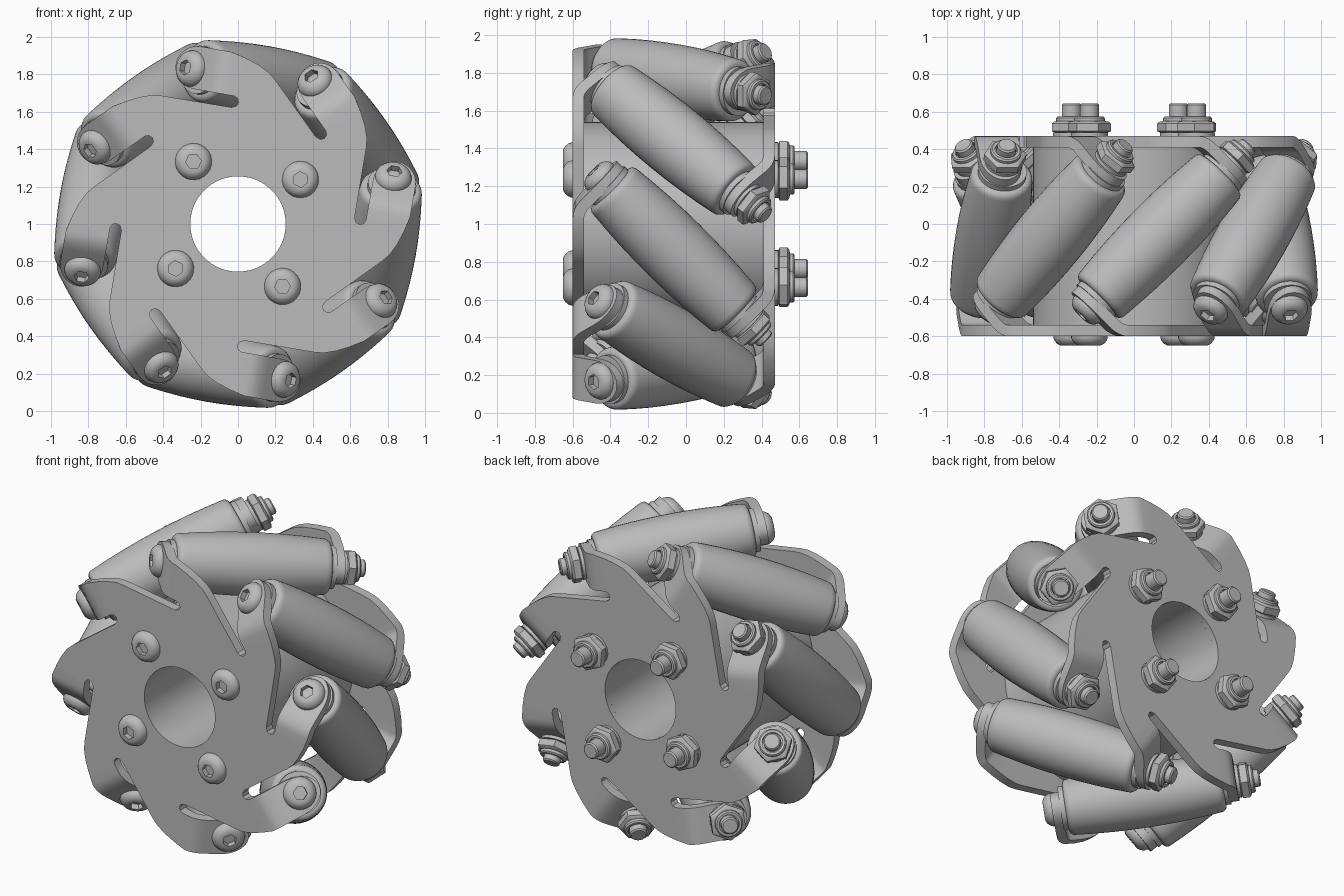
import bpy, bmesh, math
from mathutils import Matrix, Vector

if "Cube" in bpy.data.objects:
    bpy.data.objects.remove(bpy.data.objects["Cube"])

steel = bpy.data.materials.new("grey metal")
steel.use_nodes = True
GREY = (0.5, 0.5, 0.5, 1)
steel.diffuse_color = GREY
steel.node_tree.nodes["Principled BSDF"].inputs["Base Color"].default_value = GREY

CENTRE = Vector((0, -0.065, 1))   # middle of the wheel
COUNT = 8
START = math.radians(-10)         # angle of the first roller
PLATE_Y, PLATE_T = 0.505, 0.06
BORE = 0.255
UP_Y = Vector((0, 1, 0))


def radial(a):
    return Vector((math.cos(a), 0, math.sin(a)))


def tangent(a):
    return Vector((-math.sin(a), 0, math.cos(a)))


def frame(origin, x_axis, z_axis):
    m = Matrix((x_axis, z_axis.cross(x_axis), z_axis)).transposed().to_4x4()
    m.translation = origin
    return m


def finish(bm, name):
    bmesh.ops.recalc_face_normals(bm, faces=bm.faces)
    mesh = bpy.data.meshes.new(name)
    bm.to_mesh(mesh)
    bm.free()
    mesh.materials.append(steel)
    return mesh


def place(mesh, name, matrix):
    ob = bpy.data.objects.new(name, mesh)
    bpy.context.collection.objects.link(ob)
    ob.matrix_world = matrix
    return ob


def smooth(ob, angle=35):
    bpy.ops.object.select_all(action='DESELECT')
    ob.select_set(True)
    bpy.context.view_layer.objects.active = ob
    bpy.ops.object.shade_smooth_by_angle(angle=math.radians(angle))


def lathe(name, profile, segs=24, closed=False):
    """Turn (radius, height) points about z; a third item "hex" makes that ring six-sided."""
    bm = bmesh.new()
    rings = []
    for r, h, *kind in profile:
        ring = []
        for i in range(segs):
            a = math.tau * i / segs
            k = 1
            if kind:
                k = math.cos(math.pi / 6) / math.cos(a % (math.pi / 3) - math.pi / 6)
            ring.append(bm.verts.new((r * k * math.cos(a), r * k * math.sin(a), h)))
        rings.append(ring)
    pairs = list(zip(rings, rings[1:])) + ([(rings[-1], rings[0])] if closed else [])
    for lo, hi in pairs:
        for i in range(segs):
            j = (i + 1) % segs
            bm.faces.new((lo[i], lo[j], hi[j], hi[i]))
    bmesh.ops.remove_doubles(bm, verts=bm.verts, dist=1e-5)
    return finish(bm, name)


# Side plate: eight blades, each ending in a lug bent back at 45 degrees
BEND_A, BEND_B = 0.19, 0.27
ROOT = [(-0.33, 0.53), (-0.06, 0.795), (-0.02, 0.828), (0.04, 0.857), (0.11, 0.88)]
SLOT = [(0.14, 0.67), (0.119, 0.661), (0.11, 0.64), (0.119, 0.619), (0.14, 0.61)]
LUG_TOP, LUG_LOW = 0.9, 0.67


def bend(t):
    if t <= BEND_A:
        return 0
    if t < BEND_B:
        return (t - BEND_A) ** 2 / (2 * (BEND_B - BEND_A))
    return t - (BEND_A + BEND_B) / 2


def plate_mesh():
    bm = bmesh.new()
    outline = []
    for k in range(COUNT):
        a = START + k * math.tau / COUNT

        def vert(t, rho):
            p = radial(a) * rho + tangent(a) * t + UP_Y * (bend(t) - PLATE_Y)
            return bm.verts.new(p)

        columns = []
        for i in range(5):
            t = BEND_A + (BEND_B - BEND_A) * i / 4
            columns.append((vert(t, LUG_TOP), vert(t, LUG_LOW)))
        for (t0, b0), (t1, b1) in zip(columns, columns[1:]):
            bm.faces.new((t0, t1, b1, b0))
        mid, half = (LUG_TOP + LUG_LOW) / 2, (LUG_TOP - LUG_LOW) / 2
        tip = []
        for i in range(15):
            b = math.pi * (0.5 - i / 14)
            tip.append(vert(0.34 + half * math.cos(b), mid + half * math.sin(b)))
        bm.faces.new([columns[-1][0]] + tip + [columns[-1][1]])
        outline += [vert(*p) for p in ROOT] + list(columns[0]) + [vert(*p) for p in SLOT]
    bore = [bm.verts.new(radial(math.tau * i / 64) * BORE - UP_Y * PLATE_Y) for i in range(64)]
    edges = []
    for loop in (outline, bore):
        for v, w in zip(loop, loop[1:] + loop[:1]):
            edges.append(bm.edges.get((v, w)) or bm.edges.new((v, w)))
    bmesh.ops.triangle_fill(bm, edges=edges, use_beauty=True, normal=(0, -1, 0))
    return finish(bm, "side_plate")


plate = plate_mesh()
to_centre = Matrix.Translation(CENTRE)
flip = Matrix.Rotation(math.pi, 4, radial(START))
for name, m in (("front_plate", to_centre), ("back_plate", to_centre @ flip)):
    ob = place(plate.copy(), name, m)
    mod = ob.modifiers.new("thickness", 'SOLIDIFY')
    mod.thickness = PLATE_T
    mod.offset = 0
    mod.use_even_offset = True
    bpy.context.view_layer.objects.active = ob
    ob.select_set(True)
    bpy.ops.object.modifier_apply(modifier=mod.name)
    smooth(ob)

# Hub: thick tube between the plates
hub = lathe("hub", [(BORE, -0.5), (0.54, -0.5), (0.54, 0.5), (BORE, 0.5)], 64, True)
smooth(place(hub, "hub", frame(CENTRE, radial(0), -UP_Y)))

# Barrel roller with rounded rims and end washers
half_profile = [(0, 0.5), (0.13, 0.5), (0.13, 0.47), (0.14, 0.47), (0.155, 0.464),
                (0.165, 0.45), (0.168, 0.43)]
barrel = [(0.19 - 0.022 * (s / 0.43) ** 2, s) for s in (0.32, 0.21, 0.1, 0)]
upper = half_profile + barrel
roller = lathe("roller", upper + [(r, -s) for r, s in reversed(upper[:-1])], 40)


# Button-head screw with a hex socket, and a lock nut on the thread end
def head_mesh(name):
    return lathe(name, [(0, -0.02), (0.098, -0.02), (0.098, 0.008), (0.092, 0.024), (0.078, 0.04),
                        (0.06, 0.05), (0.042, 0.05, "hex"), (0.042, 0.015, "hex"), (0, 0.015)])


def nut_mesh(name, length):
    return lathe(name, [(0, -0.02), (0.1, -0.02), (0.1, 0.018), (0.1, 0.02, "hex"),
                        (0.115, 0.026, "hex"), (0.115, 0.068, "hex"), (0.1, 0.078, "hex"),
                        (0.083, 0.08), (0.083, 0.096), (0.075, 0.104), (0.06, 0.104),
                        (0.06, 0.085), (0.052, 0.085), (0.052, length - 0.008),
                        (0.044, length), (0, length)])


head = head_mesh("screw_head")
roller_nut = nut_mesh("roller_nut", 0.14)
hub_nut = nut_mesh("hub_nut", 0.175)


def fasten(prefix, k, origin, x_axis, axis, reach, nut):
    parts = ((head, "screw", axis), (nut, "nut", -axis))
    for mesh, part, d in parts:
        smooth(place(mesh, f"{prefix}_{part}_{k + 1}", frame(origin + d * reach, x_axis, d)))


# Eight rollers tilted at 45 degrees
for k in range(COUNT):
    a = START + k * math.tau / COUNT
    axis = (tangent(a) - UP_Y).normalized()
    middle = CENTRE + radial(a) * 0.775
    smooth(place(roller, f"roller_{k + 1}", frame(middle, radial(a), axis)))
    fasten("roller", k, middle, radial(a), axis, 0.55, roller_nut)

# Four hub screws
for k in range(4):
    a = math.radians(35.5) + k * math.pi / 2
    fasten("hub", k, CENTRE + radial(a) * 0.41, radial(a), -UP_Y, 0.535, hub_nut)
